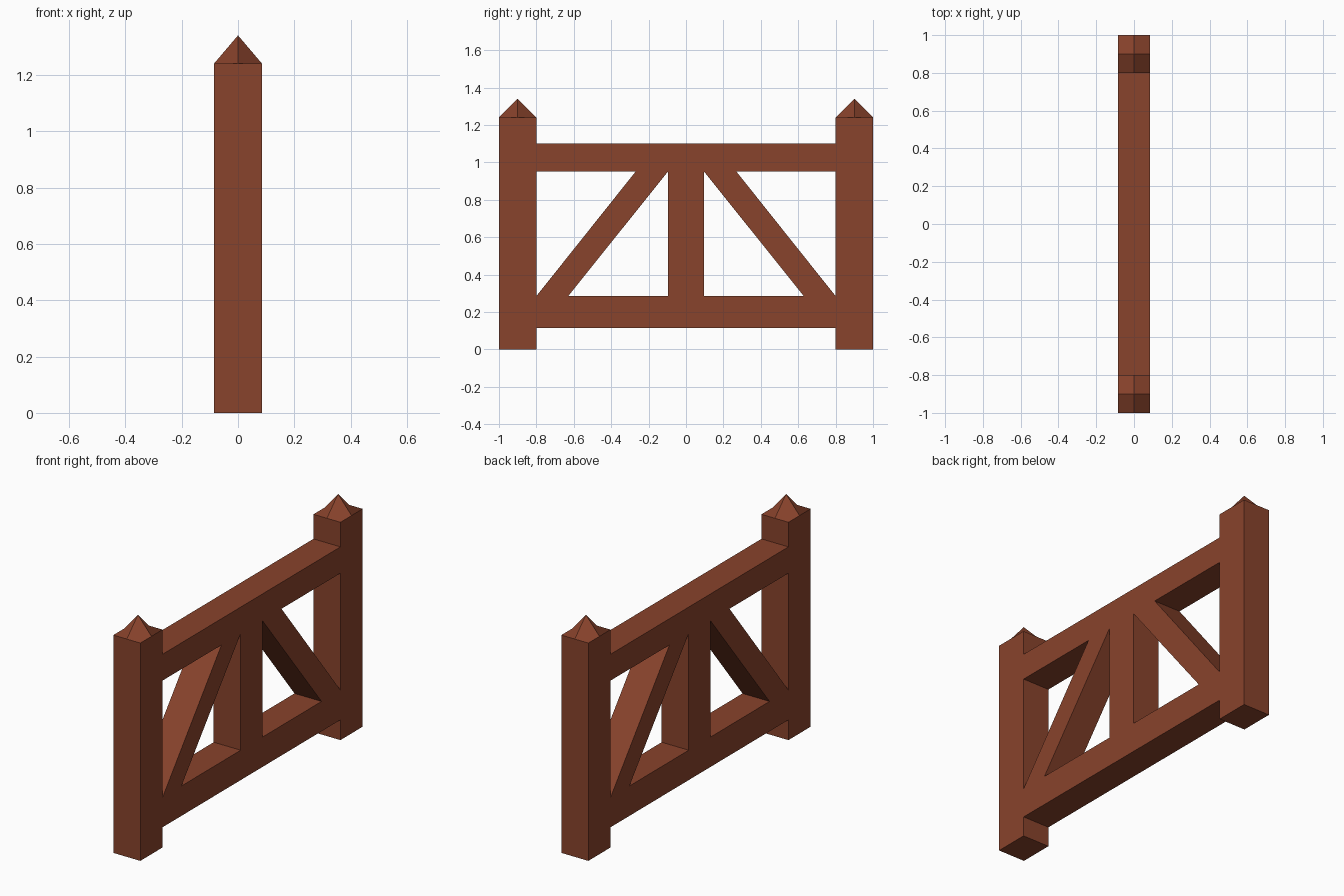
import bpy, bmesh

if "Cube" in bpy.data.objects:
    bpy.data.objects.remove(bpy.data.objects["Cube"])

T = 0.085  # half thickness along x

wood = bpy.data.materials.new("red_brown_wood")
wood.diffuse_color = (0.25, 0.056, 0.025, 1)
wood.use_nodes = True
wood.node_tree.nodes["Principled BSDF"].inputs["Base Color"].default_value = wood.diffuse_color


def finish(name, bm):
    bmesh.ops.recalc_face_normals(bm, faces=bm.faces[:])
    me = bpy.data.meshes.new(name)
    bm.to_mesh(me)
    bm.free()
    me.materials.append(wood)
    ob = bpy.data.objects.new(name, me)
    bpy.context.collection.objects.link(ob)
    return ob


def slab(name, profile):
    """Extrude a (y, z) outline through the fence thickness."""
    bm = bmesh.new()
    face = bm.faces.new([bm.verts.new((-T, y, z)) for y, z in profile])
    ext = bmesh.ops.extrude_face_region(bm, geom=[face])["geom"]
    moved = [v for v in ext if isinstance(v, bmesh.types.BMVert)]
    bmesh.ops.translate(bm, verts=moved, vec=(2 * T, 0, 0))
    return finish(name, bm)


def rect(y0, y1, z0, z1):
    return [(y0, z0), (y1, z0), (y1, z1), (y0, z1)]


def post(name, yc, top=1.24, tip=1.34, h=0.10):
    """Square post whose top is split in four and raised at its centre."""
    ring = [(-T, -h), (0, -h), (T, -h), (T, 0), (T, h), (0, h), (-T, h), (-T, 0)]
    bm = bmesh.new()
    up = [bm.verts.new((x, yc + y, top)) for x, y in ring]
    low = [bm.verts.new((x, yc + y, 0)) for x, y in ring[::2]]
    apex = bm.verts.new((0, yc, tip))
    bm.faces.new(low[::-1])
    for i in range(4):
        a, m, b = up[2 * i], up[2 * i + 1], up[(2 * i + 2) % 8]
        bm.faces.new((low[i], low[(i + 1) % 4], b, m, a))
        bm.faces.new((up[2 * i - 1], a, m, apex))
    return finish(name, bm)


# Rails and centre upright
slab("top_rail", rect(-0.8, 0.8, 0.95, 1.10))
slab("bottom_rail", rect(-0.8, 0.8, 0.115, 0.285))
slab("centre_upright", rect(-0.097, 0.097, 0.285, 0.95))

# End posts and diagonal braces, mirrored along y
for side, s in (("near", -1), ("far", 1)):
    post(side + "_post", s * 0.9)
    slab(side + "_brace", [(s * 0.8, 0.285), (s * 0.63, 0.285),
                           (s * 0.097, 0.95), (s * 0.27, 0.95)])
